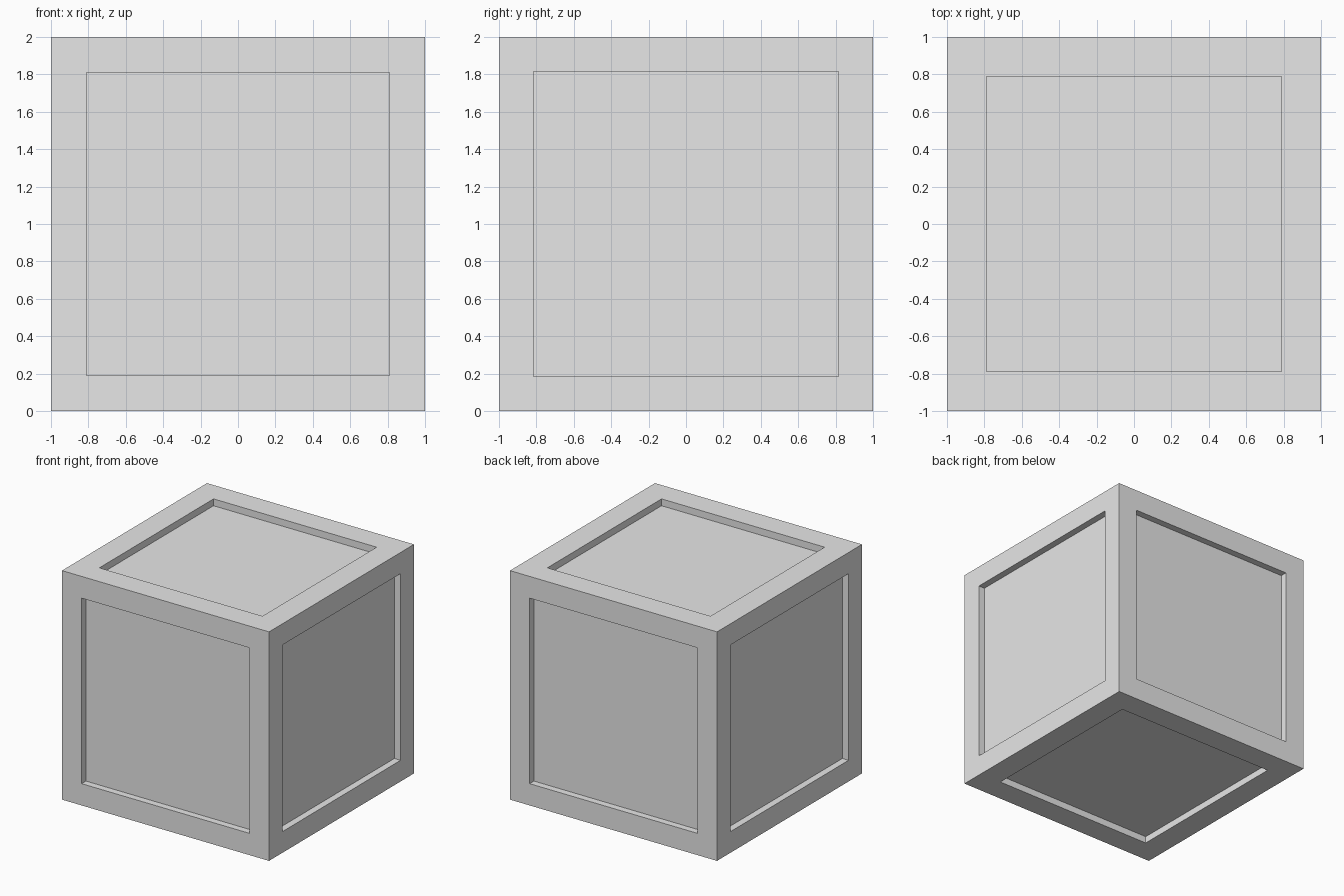
import bpy
import bmesh
from mathutils import Vector

if "Cube" in bpy.data.objects:
    bpy.data.objects.remove(bpy.data.objects["Cube"])

DEPTH = 0.06  # how far each panel sits below its frame
HALF_Y, HALF_X, HALF_Z = 0.81, 0.815, 0.788  # panel half sizes by face direction

grey = bpy.data.materials.new("light grey")
grey.diffuse_color = (0.8, 0.8, 0.8, 1)
grey.use_nodes = True
grey.node_tree.nodes["Principled BSDF"].inputs["Base Color"].default_value = grey.diffuse_color

# Cube body standing on the ground
bm = bmesh.new()
bmesh.ops.create_cube(bm, size=2)

# Recessed square panel on each of the six sides
for face in list(bm.faces):
    normal = face.normal.copy()
    axis = max(range(3), key=lambda i: abs(normal[i]))
    half = (HALF_X, HALF_Y, HALF_Z)[axis]
    bmesh.ops.inset_region(bm, faces=[face], thickness=1 - half, use_even_offset=True)
    walls = bmesh.ops.extrude_discrete_faces(bm, faces=[face])
    panel = walls["faces"][0]
    bmesh.ops.translate(bm, verts=panel.verts, vec=-normal * DEPTH)

bmesh.ops.translate(bm, verts=bm.verts, vec=Vector((0, 0, 1)))
bmesh.ops.recalc_face_normals(bm, faces=bm.faces)

mesh = bpy.data.meshes.new("panelled_crate")
bm.to_mesh(mesh)
bm.free()
mesh.materials.append(grey)
crate = bpy.data.objects.new("panelled_crate", mesh)
bpy.context.collection.objects.link(crate)
